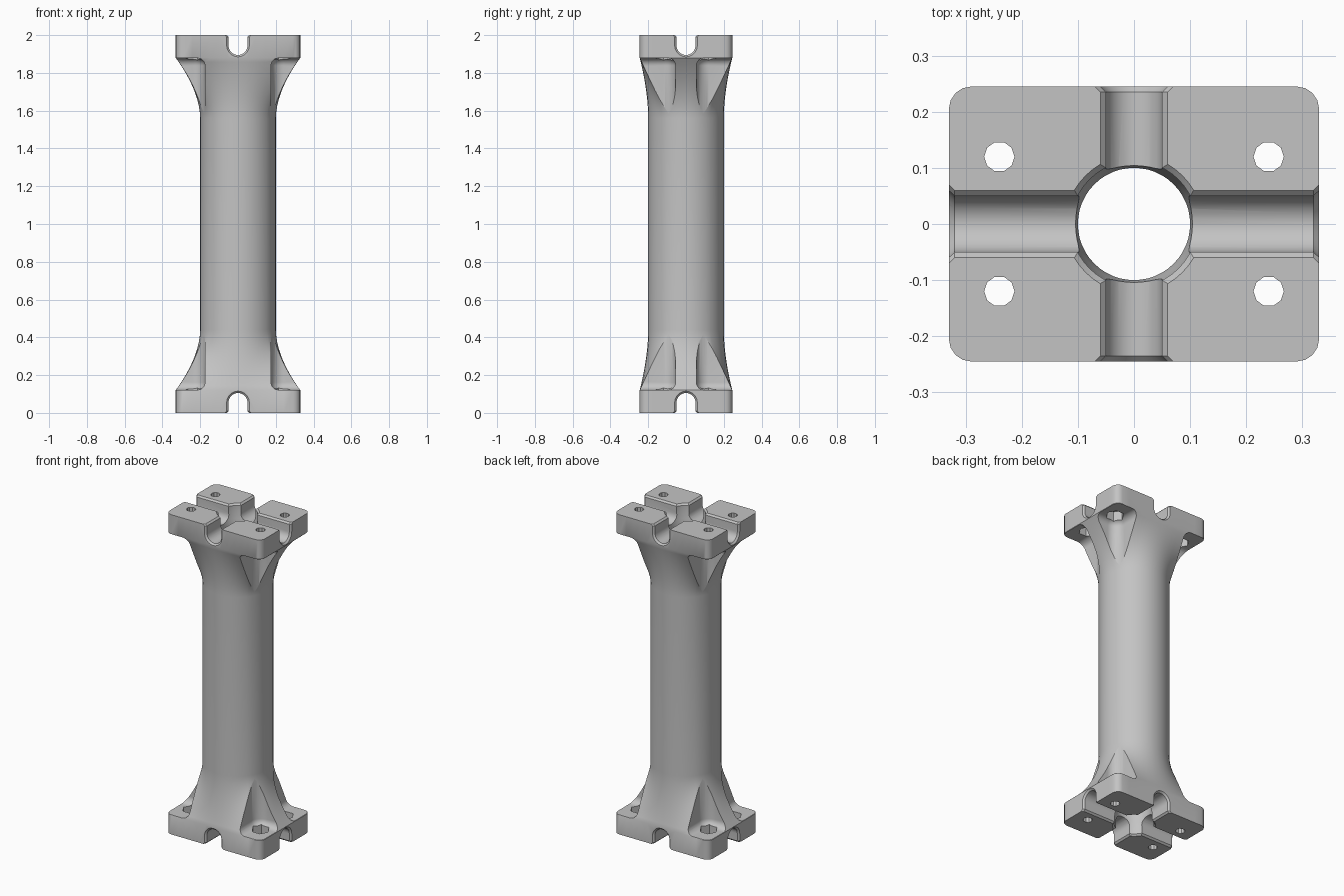
import bpy, bmesh, math
from mathutils import Vector

if "Cube" in bpy.data.objects:
    bpy.data.objects.remove(bpy.data.objects["Cube"], do_unlink=True)

HEIGHT, BORE, COLUMN = 2.0, 0.10, 0.20
HALF_X, HALF_Y, CORNER = 0.33, 0.245, 0.04
FLANGE, FLARE_END = 0.12, 0.44
BOLT_X, BOLT_Y = 0.24, 0.12

grey = bpy.data.materials.new("light_grey")
grey.use_nodes = True
colour = (0.55, 0.55, 0.55, 1)
grey.diffuse_color = colour
grey.node_tree.nodes["Principled BSDF"].inputs["Base Color"].default_value = colour


def loft(bm, rings):
    """Skin a list of equal-length point rings and cap both ends."""
    loops = [[bm.verts.new(p) for p in ring] for ring in rings]
    n = len(loops[0])
    for a, b in zip(loops, loops[1:]):
        for i in range(n):
            j = (i + 1) % n
            bm.faces.new((a[i], a[j], b[j], b[i]))
    bm.faces.new(loops[0])
    bm.faces.new(loops[-1][::-1])


def make_object(name, lofts):
    bm = bmesh.new()
    for rings in lofts:
        loft(bm, rings)
    bmesh.ops.recalc_face_normals(bm, faces=bm.faces)
    mesh = bpy.data.meshes.new(name)
    bm.to_mesh(mesh)
    bm.free()
    mesh.materials.append(grey)
    obj = bpy.data.objects.new(name, mesh)
    bpy.context.collection.objects.link(obj)
    return obj


def flipped(rings):
    """The same rings at the opposite end of the column."""
    return [[(x, y, HEIGHT - z) for x, y, z in ring] for ring in rings]


def circle(r, z, n, cx=0, cy=0, turn=0):
    return [(cx + r * math.cos(turn + math.tau * i / n),
             cy + r * math.sin(turn + math.tau * i / n), z) for i in range(n)]


def flange_outline(side_steps=12, arc_steps=4):
    corners = []
    for k, (sx, sy) in enumerate(((1, 1), (-1, 1), (-1, -1), (1, -1))):
        for i in range(arc_steps + 1):
            a = math.pi / 2 * (k + i / arc_steps)
            corners.append(Vector((sx * (HALF_X - CORNER) + CORNER * math.cos(a),
                                   sy * (HALF_Y - CORNER) + CORNER * math.sin(a))))
    points = []
    for i, p in enumerate(corners):
        q = corners[(i + 1) % len(corners)]
        steps = side_steps if (i + 1) % (arc_steps + 1) == 0 else 1
        points += [p.lerp(q, s / steps) for s in range(steps)]
    return points


# Body: rectangular flanges flaring into a round column
outline = flange_outline()


def body_ring(z):
    depth = min(z, HEIGHT - z)
    s = min(1, max(0, (FLARE_END - depth) / (FLARE_END - FLANGE)))
    return [(*(p.normalized() * COLUMN).lerp(p, s ** 1.8), z) for p in outline]


low = [0] + [FLANGE + (FLARE_END - FLANGE) * i / 14 for i in range(15)]
levels = low + [HEIGHT - z for z in reversed(low)]
body = make_object("flanged_column", [[body_ring(z) for z in levels]])

# Central bore, slightly widened inside the slots
bore_low = [(0.132, -0.01), (0.112, 0.01), (0.112, 0.05), (0.106, 0.09), (BORE, 0.14)]
bore_profile = bore_low + [(r, HEIGHT - z) for r, z in reversed(bore_low)]
bore = [[circle(r, z, 48) for r, z in bore_profile]]


# Round-bottomed cross slots with chamfered rims
def slot(half, along_x):
    rings = []
    for pos, grow in ((-half - 0.01, 0.02), (-half + 0.01, 0),
                      (half - 0.01, 0), (half + 0.01, 0.02)):
        r = 0.05 + grow
        section = [(-r - 0.02, -0.01), (-r, 0.01)]
        section += [(-r * math.cos(math.pi * i / 16), 0.055 + r * math.sin(math.pi * i / 16))
                    for i in range(17)]
        section += [(r, 0.01), (r + 0.02, -0.01)]
        rings.append([(pos, w, z) if along_x else (w, pos, z) for w, z in section])
    return rings


slots_x, slots_y = slot(HALF_X, True), slot(HALF_Y, False)


# Nut access pockets: open corner recesses with a filleted floor
def pocket(sx, sy, radius=0.065, fillet=0.04, far=0.3):
    def ring(inset, z):
        r = radius - inset
        pts = [(far, -r), (far, far), (-r, far)]
        pts += [(-r * math.cos(a), -r * math.sin(a))
                for a in (math.pi / 2 * i / 10 for i in range(11))]
        return [(sx * (BOLT_X + x), sy * (BOLT_Y + y), z) for x, y in pts]
    rings = []
    for i in range(9):
        a = math.pi / 2 * i / 8
        rings.append(ring(fillet * (1 - math.sin(a)), FLANGE + 0.002 + fillet * (1 - math.cos(a))))
    return rings + [ring(0, FLARE_END + 0.06)]


spots = [(sx, sy) for sx in (-1, 1) for sy in (-1, 1)]
pockets = [pocket(sx, sy) for sx, sy in spots]
hexes = [[circle(0.052, z, 6, sx * BOLT_X, sy * BOLT_Y) for z in (0.07, 0.2)] for sx, sy in spots]
holes = [[circle(0.027, z, 10, sx * BOLT_X, sy * BOLT_Y) for z in (-0.05, 0.1)] for sx, sy in spots]


def both_ends(lofts):
    return lofts + [flipped(r) for r in lofts]


# Cut everything out of the body
for name, lofts in (("pocket_cutter", both_ends(pockets)), ("nut_cutter", both_ends(hexes)),
                    ("bolt_cutter", both_ends(holes)), ("bore_cutter", bore),
                    ("slot_x_cutter", both_ends([slots_x])),
                    ("slot_y_cutter", both_ends([slots_y]))):
    cutter = make_object(name, lofts)
    cutter.hide_render = True
    mod = body.modifiers.new(name, "BOOLEAN")
    mod.operation, mod.solver, mod.object = "DIFFERENCE", "EXACT", cutter
    bpy.ops.object.select_all(action="DESELECT")
    bpy.context.view_layer.objects.active = body
    body.select_set(True)
    bpy.ops.object.modifier_apply(modifier=name)
    bpy.data.objects.remove(cutter, do_unlink=True)

bpy.ops.object.shade_smooth_by_angle(angle=math.radians(30))
